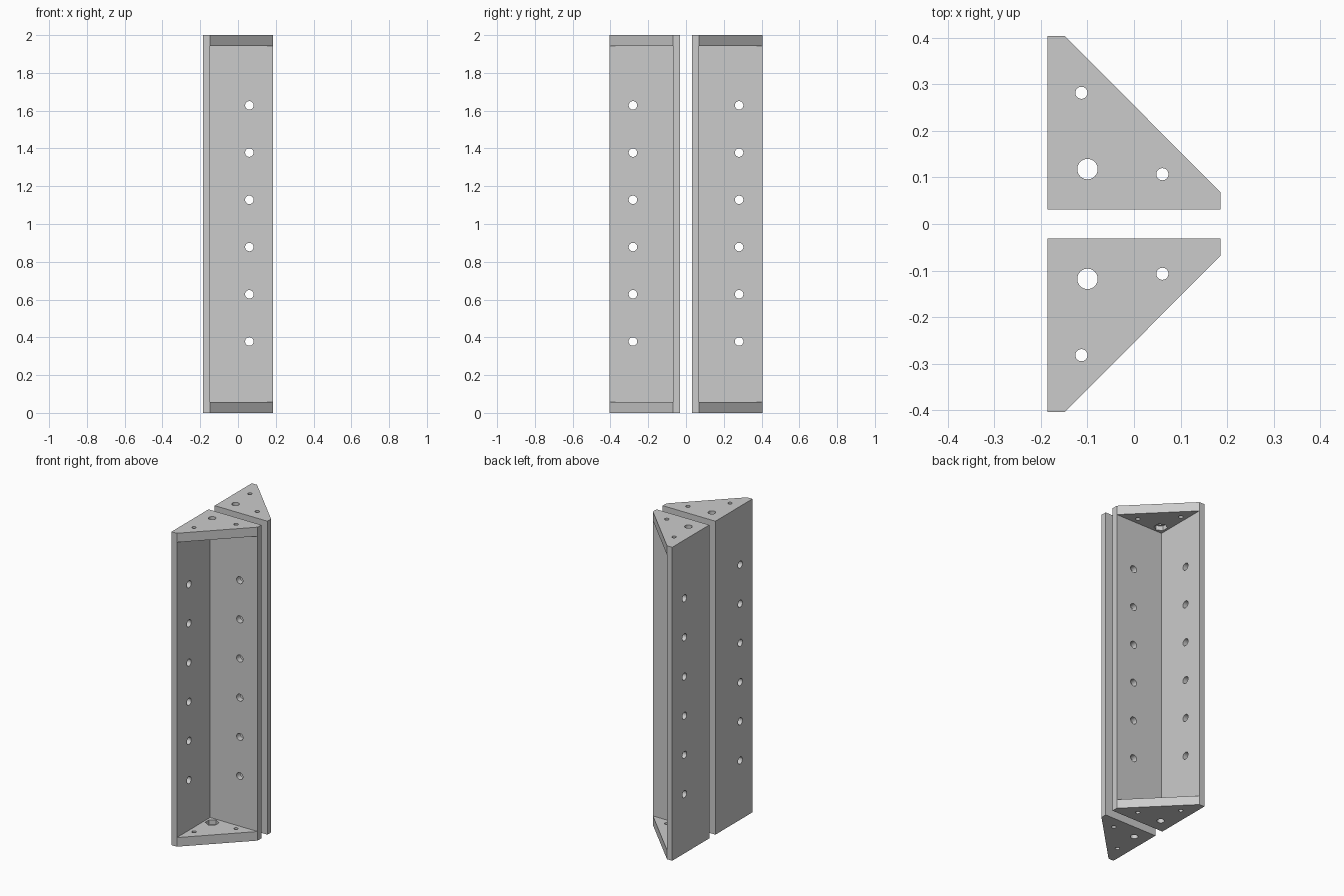
import bpy, bmesh, math
from mathutils import Matrix

cube = bpy.data.objects.get("Cube")
if cube:
    bpy.data.objects.remove(cube, do_unlink=True)

HALF_X = 0.186              # half width across x
Y_IN, Y_OUT = 0.031, 0.4045  # inner and outer limits from the centre gap
WALL, PLATE = 0.037, 0.058
HEIGHT = 2.0

grey = bpy.data.materials.new("light grey")
grey.use_nodes = True
grey.diffuse_color = (0.6, 0.6, 0.6, 1)
grey.node_tree.nodes["Principled BSDF"].inputs["Base Color"].default_value = (0.6, 0.6, 0.6, 1)


def finish(bm, name):
    bmesh.ops.recalc_face_normals(bm, faces=bm.faces)
    mesh = bpy.data.meshes.new(name)
    bm.to_mesh(mesh)
    bm.free()
    mesh.materials.append(grey)
    obj = bpy.data.objects.new(name, mesh)
    bpy.context.scene.collection.objects.link(obj)
    return obj


def prism(name, profile, z0, z1):
    bm = bmesh.new()
    face = bm.faces.new([bm.verts.new((x, y, z0)) for x, y in profile])
    top = bmesh.ops.extrude_face_region(bm, geom=[face])["geom"]
    bmesh.ops.translate(bm, vec=(0, 0, z1 - z0),
                        verts=[v for v in top if isinstance(v, bmesh.types.BMVert)])
    return finish(bm, name)


def rod(name, centre, radius, length, axis="Z", sides=32):
    turn = {"X": Matrix.Rotation(math.pi / 2, 4, "Y"),
            "Y": Matrix.Rotation(math.pi / 2, 4, "X"),
            "Z": Matrix.Identity(4)}[axis]
    bm = bmesh.new()
    bmesh.ops.create_cone(bm, cap_ends=True, segments=sides, radius1=radius,
                          radius2=radius, depth=length,
                          matrix=Matrix.Translation(centre) @ turn)
    return finish(bm, name)


def cut(obj, cutters):
    for c in cutters:
        c.hide_render = True
        mod = obj.modifiers.new(c.name, "BOOLEAN")
        mod.operation, mod.solver, mod.object = "DIFFERENCE", "EXACT", c
    bpy.context.view_layer.update()
    graph = bpy.context.evaluated_depsgraph_get()
    mesh = bpy.data.meshes.new_from_object(obj.evaluated_get(graph))
    obj.modifiers.clear()
    obj.data = mesh
    for c in cutters:
        bpy.data.objects.remove(c, do_unlink=True)


def bracket(name, s):
    # Chamfered triangular column
    xi, yi = -HALF_X + WALL, Y_IN + WALL
    outline = [(-HALF_X, Y_IN), (HALF_X, Y_IN), (HALF_X, yi), (xi, Y_OUT), (-HALF_X, Y_OUT)]
    body = prism(name, [(x, s * y) for x, y in outline], 0, HEIGHT)

    # Open pocket leaving two walls and two end plates
    pocket = [(xi, yi), (0.6, yi), (0.6, 0.8), (xi, 0.8)]
    cutters = [prism("pocket_cutter", [(x, s * y) for x, y in pocket], PLATE, HEIGHT - PLATE)]

    # Rows of screw holes through both walls
    for i in range(6):
        z = 0.378 + 0.25 * i
        cutters.append(rod("hole_cutter", (0.06, s * (Y_IN + WALL / 2), z), 0.0225, 0.08, "Y"))
        cutters.append(rod("hole_cutter", (-HALF_X + WALL / 2, s * 0.281, z), 0.0225, 0.08, "X"))

    # Holes through the end plates, with hexagonal nut recesses inside
    for x, y, r in ((-0.113, 0.282, 0.013), (0.061, 0.107, 0.013), (-0.1, 0.118, 0.022)):
        cutters.append(rod("plate_hole_cutter", (x, s * y, HEIGHT / 2), r, HEIGHT + 0.2))
    cutters.append(rod("nut_cutter", (-0.1, s * 0.118, HEIGHT / 2), 0.04,
                       HEIGHT - PLATE, sides=6))
    cut(body, cutters)


bracket("front_bracket", -1)
bracket("back_bracket", 1)
